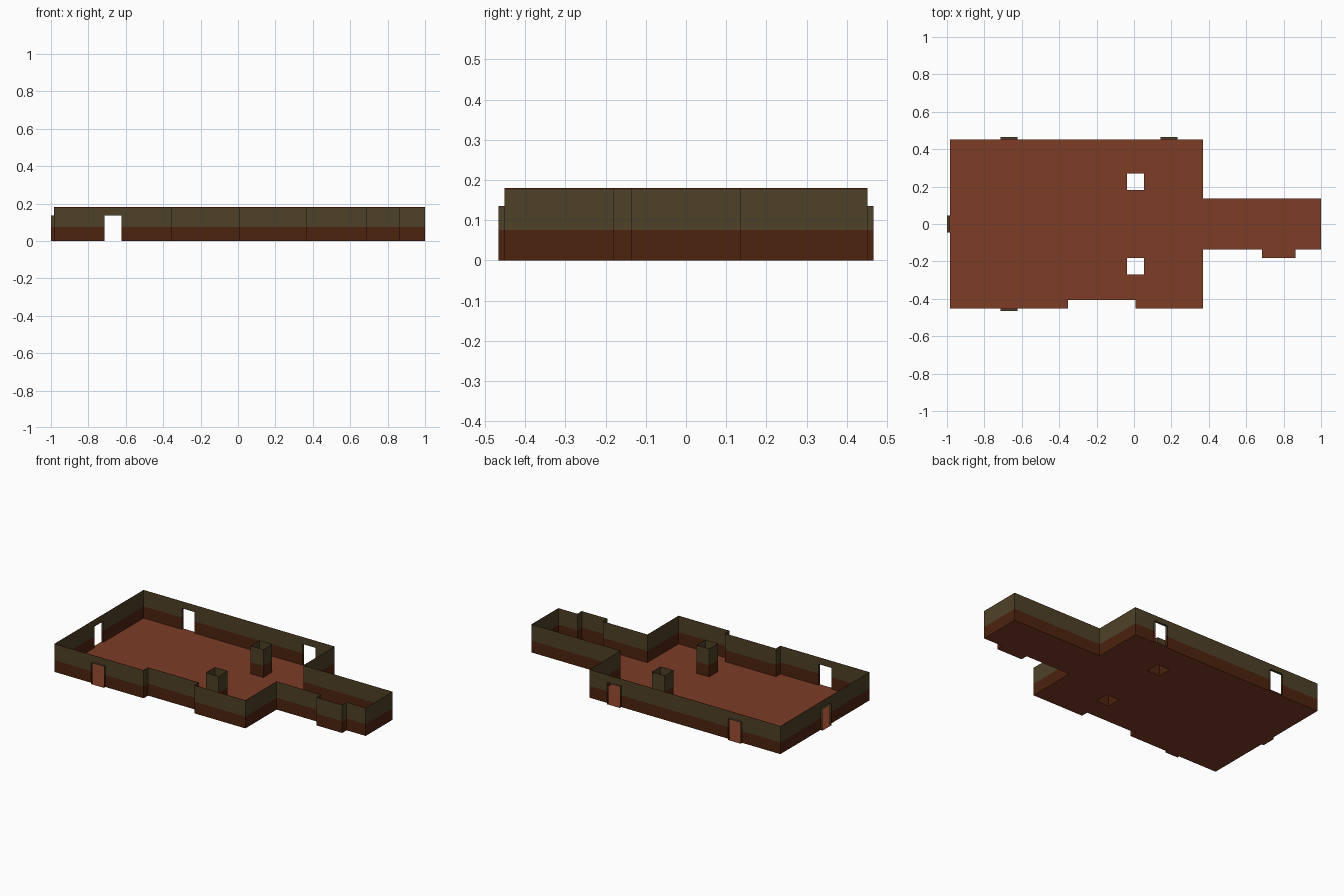
import bpy
import bmesh

if "Cube" in bpy.data.objects:
    bpy.data.objects.remove(bpy.data.objects["Cube"])

U = 2 / (44 + 1 / 3)          # plan grid unit
X0 = -1 + U / 3               # west wall of the hall
D = 1 / 3                     # doorway depth in grid units
H, DOOR_H, SPLIT, TRIM = 4 * U, 3 * U, 5 * U / 3, 4 * U - 0.004


def material(name, rgb):
    m = bpy.data.materials.new(name)
    m.diffuse_color = (*rgb, 1)
    m.use_nodes = True
    m.node_tree.nodes["Principled BSDF"].inputs["Base Color"].default_value = m.diffuse_color
    return m


FLOOR = material("terracotta floor", (0.205, 0.045, 0.019))
LOWER = material("brown lower wall", (0.075, 0.017, 0.0045))
UPPER = material("olive upper wall", (0.076, 0.053, 0.021))


def P(x, y, z=0.0):
    return (X0 + x * U, y * U, z)


def finish(name, bm, mats):
    bmesh.ops.remove_doubles(bm, verts=bm.verts, dist=1e-5)
    me = bpy.data.meshes.new(name)
    bm.to_mesh(me)
    bm.free()
    for m in mats:
        me.materials.append(m)
    ob = bpy.data.objects.new(name, me)
    bpy.context.collection.objects.link(ob)
    return ob


def wall(bm, a, b, z0=0.0, z1=H):
    """Upright sheet from a to b, cut into colour bands by height."""
    cuts = [z0] + [z for z in (SPLIT, TRIM) if z0 < z < z1] + [z1]
    for lo, hi in zip(cuts, cuts[1:]):
        f = bm.faces.new([bm.verts.new(P(*p, z)) for p, z in
                          ((b, lo), (a, lo), (a, hi), (b, hi))])
        mid = (lo + hi) / 2
        f.material_index = 1 if SPLIT < mid < TRIM else 0


def pairs(pts):
    return list(zip(pts, pts[1:] + pts[:1]))


# Plan, counter-clockwise from the south-west corner
plan = [(0, -10), (14, -10), (14, -9), (22, -9), (22, -10), (30, -10),
        (30, -3), (37, -3), (37, -4), (41, -4), (41, -3), (44, -3),
        (44, 3), (30, 3), (30, 10), (0, 10)]
# Doorways: start, end (in plan direction) and outward direction
doors = [((6, -10), (8, -10), (0, -1)), ((27, 10), (25, 10), (0, 1)),
         ((8, 10), (6, 10), (0, 1)), ((0, 1), (0, -1), (-1, 0))]


def on_edge(p, a, b):
    cross = (b[0] - a[0]) * (p[1] - a[1]) - (b[1] - a[1]) * (p[0] - a[0])
    dot = (p[0] - a[0]) * (b[0] - a[0]) + (p[1] - a[1]) * (b[1] - a[1])
    return abs(cross) < 1e-6 and 0 < dot < (b[0] - a[0]) ** 2 + (b[1] - a[1]) ** 2


# Outer walls and doorway frames, tracing the floor outline on the way
walls, frames, outline = bmesh.new(), bmesh.new(), []
for a, b in pairs(plan):
    outline.append(a)
    start = a
    here = [d for d in doors if on_edge(d[0], a, b)]
    here.sort(key=lambda d: abs(d[0][0] - a[0]) + abs(d[0][1] - a[1]))
    for s, e, (nx, ny) in here:
        so = (s[0] + nx * D, s[1] + ny * D)
        eo = (e[0] + nx * D, e[1] + ny * D)
        wall(walls, start, s)
        wall(walls, s, e, DOOR_H, H)
        wall(frames, s, so, 0, DOOR_H)
        wall(frames, eo, e, 0, DOOR_H)
        lintel = frames.faces.new([frames.verts.new(P(*p, DOOR_H)) for p in (s, e, eo, so)])
        lintel.material_index = 1
        outline += [s, so, eo, e]
        start = e
    wall(walls, start, b)
finish("outer_walls", walls, [LOWER, UPPER])
finish("doorway_frames", frames, [LOWER, UPPER])

# Two square hollow pillars
pillars = [[(21, y), (21, y + 2), (23, y + 2), (23, y)] for y in (-6, 4)]
for name, ring in zip(("south_pillar", "north_pillar"), pillars):
    bm = bmesh.new()
    for a, b in pairs(ring):
        wall(bm, a, b)
    finish(name, bm, [LOWER, UPPER])

# Floor with openings under the pillars
bm = bmesh.new()
for ring in [outline] + pillars:
    vs = [bm.verts.new(P(*p)) for p in ring]
    for a, b in pairs(vs):
        bm.edges.new((a, b))
bmesh.ops.triangle_fill(bm, edges=bm.edges[:], use_beauty=True, normal=(0, 0, 1))
for f in bm.faces:
    f.normal_update()
    if f.normal.z < 0:
        f.normal_flip()
finish("floor", bm, [FLOOR])
